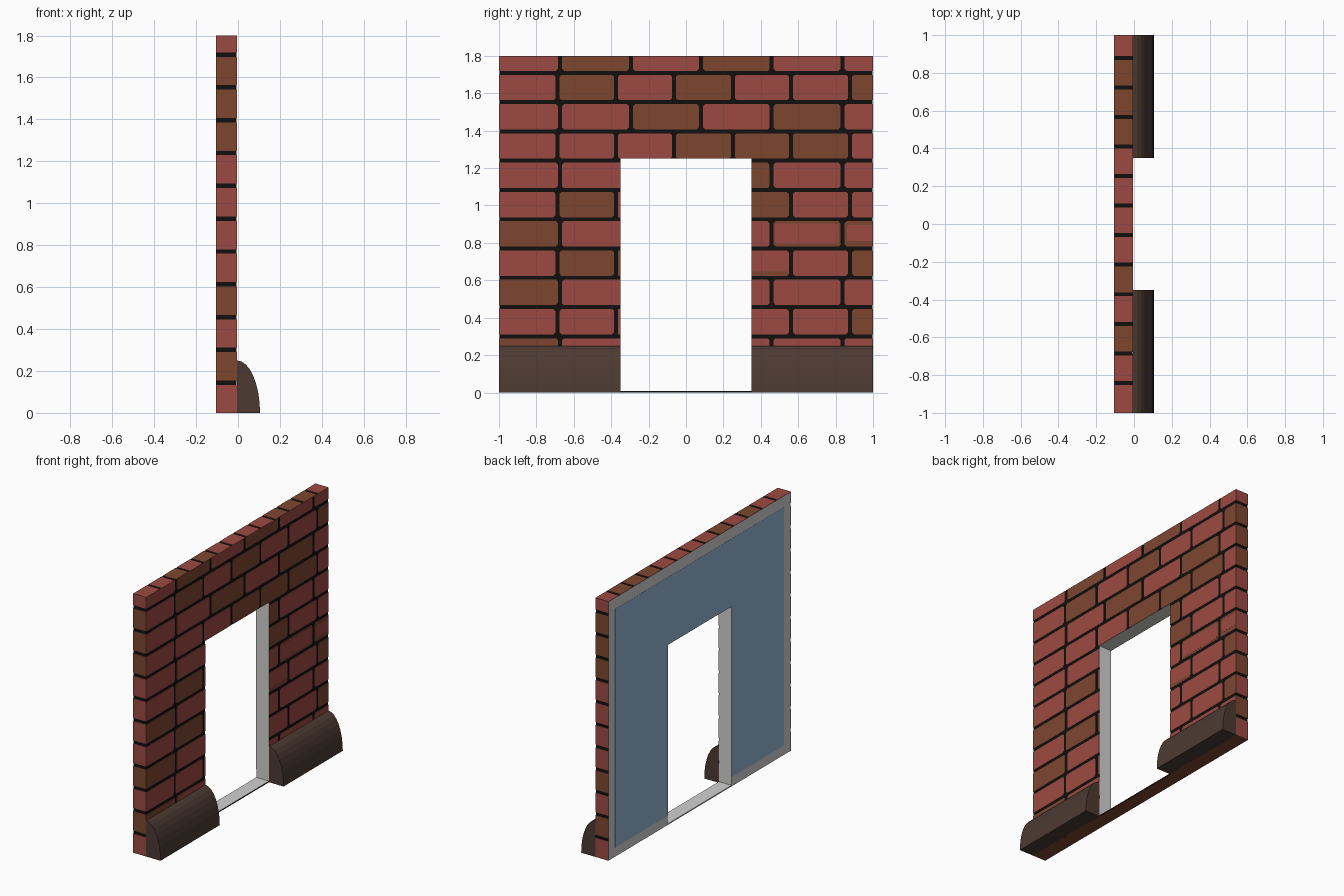
import bpy, bmesh, math

if "Cube" in bpy.data.objects:
    bpy.data.objects.remove(bpy.data.objects["Cube"])

def srgb(r, g, b):
    f = lambda c: c / 12.92 if c <= 0.04045 else ((c + 0.055) / 1.055) ** 2.4
    return (f(r / 255), f(g / 255), f(b / 255), 1)

MATS = []
for name, col in [("mortar black", (17, 16, 15)), ("brick red", (156, 74, 66)),
                  ("brick brown", (125, 70, 48)), ("frame grey", (208, 209, 207)),
                  ("panel blue", (150, 183, 212)), ("base dark brown", (76, 58, 50))]:
    m = bpy.data.materials.new(name)
    m.diffuse_color = srgb(*col)
    m.use_nodes = True
    m.node_tree.nodes["Principled BSDF"].inputs["Base Color"].default_value = m.diffuse_color
    MATS.append(m)
MORTAR, RED, BROWN, GREY, BLUE, BASE = range(6)
CODE = {"R": RED, "B": BROWN}

X0, X1, H = -0.105, -0.005, 1.8       # wall back, wall face, height
DOOR, HEAD, SILL = 0.35, 1.25, 0.008  # opening half width, top, sill
T = 0.002                             # brick plate thickness
GAP = 0.0105                          # half a mortar joint

def finish(name, bm):
    bmesh.ops.recalc_face_normals(bm, faces=bm.faces)
    me = bpy.data.meshes.new(name)
    bm.to_mesh(me)
    bm.free()
    for m in MATS:
        me.materials.append(m)
    ob = bpy.data.objects.new(name, me)
    bpy.context.collection.objects.link(ob)
    return ob

def prism(bm, pts, place, d0, d1, mat):
    """Extrude a 2D outline from depth d0 to d1; place maps (u, v, d) to 3D."""
    a = [bm.verts.new(place(u, v, d0)) for u, v in pts]
    b = [bm.verts.new(place(u, v, d1)) for u, v in pts]
    n = len(pts)
    faces = [bm.faces.new(a[::-1]), bm.faces.new(b)]
    faces += [bm.faces.new((a[i], a[(i + 1) % n], b[(i + 1) % n], b[i])) for i in range(n)]
    for f in faces:
        f.material_index = mat

def rounded(u0, v0, u1, v1, square=(), c=0.011):
    """Rectangle with clipped corners, except on sides listed in square."""
    pts = []
    for u, v, su, sv in ((u0, v0, 1, 1), (u1, v0, -1, 1), (u1, v1, -1, -1), (u0, v1, 1, -1)):
        if u in square or v in square or min(u1 - u0, v1 - v0) < 2.5 * c:
            pts.append((u, v))
        else:
            p = [(u, v + sv * c), (u + su * c, v)]
            pts += p if su * sv > 0 else p[::-1]
    return pts

face_x = lambda u, v, d: (d, u, v)
face_y = lambda u, v, d: (u, d, v)
face_z = lambda u, v, d: (u, v, d)

# Wall core with the doorway left out of a grid of cells
bm = bmesh.new()
ys, zs = [-1 + T, -DOOR, DOOR, 1 - T], [0, SILL, HEAD, H - T]
grid = [[bm.verts.new((X0 + 0.001, y, z)) for z in zs] for y in ys]
cells = [bm.faces.new((grid[i][j], grid[i + 1][j], grid[i + 1][j + 1], grid[i][j + 1]))
         for i in range(3) for j in range(3) if (i, j) != (1, 1)]
ext = bmesh.ops.extrude_face_region(bm, geom=cells, use_keep_orig=True)
for v in ext["geom"]:
    if isinstance(v, bmesh.types.BMVert):
        v.co.x = X1 - T
bmesh.ops.recalc_face_normals(bm, faces=bm.faces)
for f in bm.faces:
    c, n = f.calc_center_median(), f.normal
    if n.x < -0.5 or (abs(n.x) < 0.5 and abs(c.y) < DOOR + 0.01 and 0.001 < c.z < HEAD + 0.01):
        f.material_index = GREY       # back frame and door reveals
    elif n.z < -0.5:
        f.material_index = BROWN      # underside
finish("wall_core", bm)

# Brick courses on the main face
course = [H] + [1.709 - 0.1565 * k for k in range(11)] + [0]
def row_span(i):
    return (course[i + 1] + GAP if i < 11 else 0), (course[i] - GAP if i else H)
JOINTS = [[-1, -0.674, -0.294, 0.08, 0.458, 0.837, 1],
          [-1, -0.687, -0.374, -0.064, 0.251, 0.561, 0.877, 1]]
ROWS = ["RBRBRR", "RBRBRRB", "RRBRBR", "RRRBBBR", "RRRBRR", "RBRRBRR",
        "BRRRBB", "RBBRRRB", "BRRRRR", "RRRRRRB", "BRRRRR", "RBRRRBR"]
bm = bmesh.new()
square = (-1, 1, -DOOR, DOOR, 0, H)
for i, colours in enumerate(ROWS):
    z0, z1 = row_span(i)
    js = JOINTS[i % 2]
    for k, ch in enumerate(colours):
        a = js[k] + (GAP if k else 0)
        b = js[k + 1] - (GAP if k < len(colours) - 1 else 0)
        spans = [(a, b)] if i < 4 else [(a, min(b, -DOOR)), (max(a, DOOR), b)]
        for s, e in spans:
            if e - s > 0.002:
                prism(bm, rounded(s, z0, e, z1, square), face_x, X1 - T, X1, CODE[ch])
# Patches of second colour on a few worn bricks
for s, z0, e, z1, mat in ((0.475, 0.795, 0.815, 0.905, RED), (0.862, 0.81, 1, 0.895, RED),
                          (DOOR, 0.625, 0.545, 0.648, BROWN)):
    prism(bm, rounded(s, z0, e, z1, square), face_x, X1 - T, X1 + 0.0006, mat)
finish("face_bricks", bm)

# Bricks on the two ends
EDGE = "RBBBRRRRBRBRR"
bm = bmesh.new()
for side in (-1, 1):
    for i in range(12):
        z0, z1 = row_span(i)
        prism(bm, rounded(X0, z0, X1, z1, (X0, X1)), face_y,
              side * (1 - T), side, CODE[EDGE[i]])
finish("end_bricks", bm)

# Bricks along the top
bm = bmesh.new()
cuts = [1] + [0.88 - 0.1565 * k for k in range(12)] + [-1]
for k, ch in enumerate(EDGE):
    y1 = cuts[k] - (GAP if k else 0)
    y0 = cuts[k + 1] + (GAP if k < 12 else 0)
    prism(bm, rounded(X0, y0, X1, y1, (X0, X1)), face_z, H - T, H, CODE[ch])
finish("top_bricks", bm)

# Blue panel on the back, running around the doorway
bm = bmesh.new()
W, LOW, HIGH = 0.925, 0.065, 1.72
for s in (-1, 1):
    pts = [(s * W, LOW), (s * DOOR, LOW), (s * DOOR, HEAD), (0, HEAD), (0, HIGH), (s * W, HIGH)]
    prism(bm, pts, face_x, X0, X0 + 0.001, BLUE)
finish("back_panel", bm)

# Rounded plinths either side of the doorway
SEG = 8
arc = [(X1 + 0.11 * math.cos(t), 0.25 * math.sin(t))
       for t in (math.pi / 2 * k / SEG for k in range(SEG + 1))]
for name, y0, y1 in (("plinth_left", -1, -DOOR), ("plinth_right", DOOR, 1)):
    bm = bmesh.new()
    prism(bm, [(X1, 0)] + arc, face_y, y0, y1, BASE)
    finish(name, bm)
